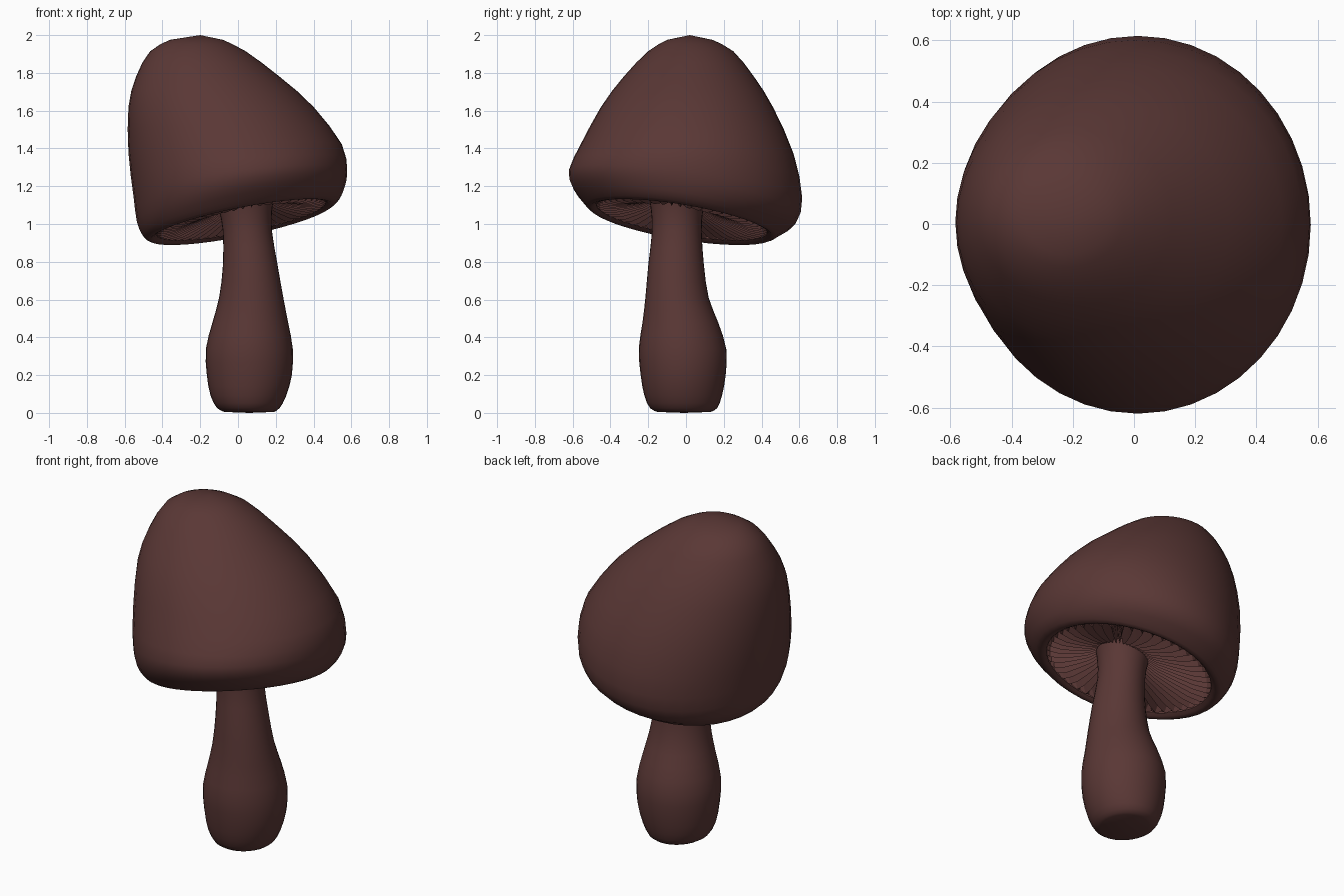
import bpy, bmesh, math

if "Cube" in bpy.data.objects:
    bpy.data.objects.remove(bpy.data.objects["Cube"])

brown = bpy.data.materials.new("dark reddish brown")
brown.diffuse_color = (0.102, 0.039, 0.036, 1)
brown.use_nodes = True
brown.node_tree.nodes["Principled BSDF"].inputs["Base Color"].default_value = brown.diffuse_color


def smooth_rows(rows, steps):
    """Catmull-Rom interpolation between the cross-sections."""
    out = []
    for i in range(len(rows) - 1):
        a, b, c, d = (rows[max(0, min(len(rows) - 1, i + k))] for k in (-1, 0, 1, 2))
        for s in range(steps):
            t = s / steps
            out.append(tuple(q + 0.5 * t * (r - p + t * (2*p - 5*q + 4*r - w + t * (3*(q - r) + w - p)))
                             for p, q, r, w in zip(a, b, c, d)))
    return out + [rows[-1]]


def ring_points(row, n, lift=None):
    """Tilted ellipse from x min, x max, y min, y max, height, slope x, slope y."""
    x0, x1, y0, y1, z, sx, sy = row
    pts = []
    for i in range(n):
        a = 2 * math.pi * i / n
        x = (x0 + x1) / 2 + (x1 - x0) / 2 * math.cos(a)
        y = (y0 + y1) / 2 + (y1 - y0) / 2 * math.sin(a)
        pts.append((x, y, z + sx * x + sy * y + (lift(i) if lift else 0)))
    return pts


def loft(name, rings, angle, tip=None, base=None, flip=False):
    bm = bmesh.new()
    loops = [[bm.verts.new(p) for p in r] for r in rings]
    n = len(loops[0])
    for a, b in zip(loops, loops[1:]):
        for i in range(n):
            j = (i + 1) % n
            f = (a[i], a[j], b[j], b[i])
            bm.faces.new(f[::-1] if flip else f)
    if tip:
        v = bm.verts.new(tip)
        for i in range(n):
            bm.faces.new((loops[-1][i], loops[-1][(i + 1) % n], v))
    if base:
        v = bm.verts.new(base)
        for i in range(n):
            bm.faces.new((loops[0][(i + 1) % n], loops[0][i], v))
    me = bpy.data.meshes.new(name)
    bm.to_mesh(me)
    bm.free()
    me.materials.append(brown)
    ob = bpy.data.objects.new(name, me)
    bpy.context.collection.objects.link(ob)
    bpy.ops.object.select_all(action='DESELECT')
    ob.select_set(True)
    bpy.context.view_layer.objects.active = ob
    bpy.ops.object.shade_smooth_by_angle(angle=math.radians(angle))
    return ob


# Leaning cap, from the inner lip round the rim and up to the crown
lip = (-.43, .465, -.475, .43, 1.02, .19, -.16)
cap = [
    lip,
    (-.465, .50, -.51, .46, 1.003, .195, -.16),
    (-.505, .54, -.55, .505, 1.035, .19, -.165),
    (-.535, .565, -.60, .585, 1.10, .17, -.155),
    (-.553, .578, -.62, .615, 1.21, .12, -.12),
    (-.58, .55, -.555, .57, 1.40, .04, -.05),
    (-.58, .40, -.45, .46, 1.62, 0, 0),
    (-.54, .22, -.33, .36, 1.78, 0, 0),
    (-.465, .04, -.20, .25, 1.915, 0, 0),
    (-.36, -.08, -.10, .14, 1.975, 0, 0),
]
loft("cap", [ring_points(r, 40) for r in smooth_rows(cap, 2)], 60, tip=(-.20, .02, 2.0))

# Radial gills: hanging pleats that bulge down, then curve up into the stem
GILLS = 48
neck = (-.06, .16, -.16, .06, 1.04, .19, -.16)
rings = []
for t, drop, depth in ((0, 0, .01), (.06, -.012, .08), (.25, -.015, .10),
                       (.5, 0, .10), (.75, .02, .08), (1, .06, .05)):
    row = [a + (b - a) * t for a, b in zip(lip, neck)]
    row[4] += drop
    rings.append(ring_points(row, GILLS * 2, lambda i, d=depth: d * (i % 2)))
loft("gills", rings, 30, flip=True)

# Bulbous stem
stem = [
    (-.07, .19, -.15, .13, .005, 0, 0),
    (-.11, .22, -.19, .165, .025, 0, 0),
    (-.145, .255, -.22, .19, .09, 0, 0),
    (-.165, .285, -.24, .21, .20, 0, 0),
    (-.17, .29, -.25, .213, .34, 0, 0),
    (-.135, .265, -.23, .17, .48, 0, 0),
    (-.10, .24, -.215, .12, .61, 0, 0),
    (-.08, .21, -.20, .095, .78, 0, 0),
    (-.08, .18, -.18, .083, .96, 0, 0),
    (-.10, .18, -.185, .09, 1.07, 0, 0),
    (-.12, .19, -.195, .11, 1.13, 0, 0),
]
loft("stem", [ring_points(r, 32) for r in smooth_rows(stem, 2)], 60,
     tip=(.04, -.05, 1.13), base=(.06, -.01, 0))
